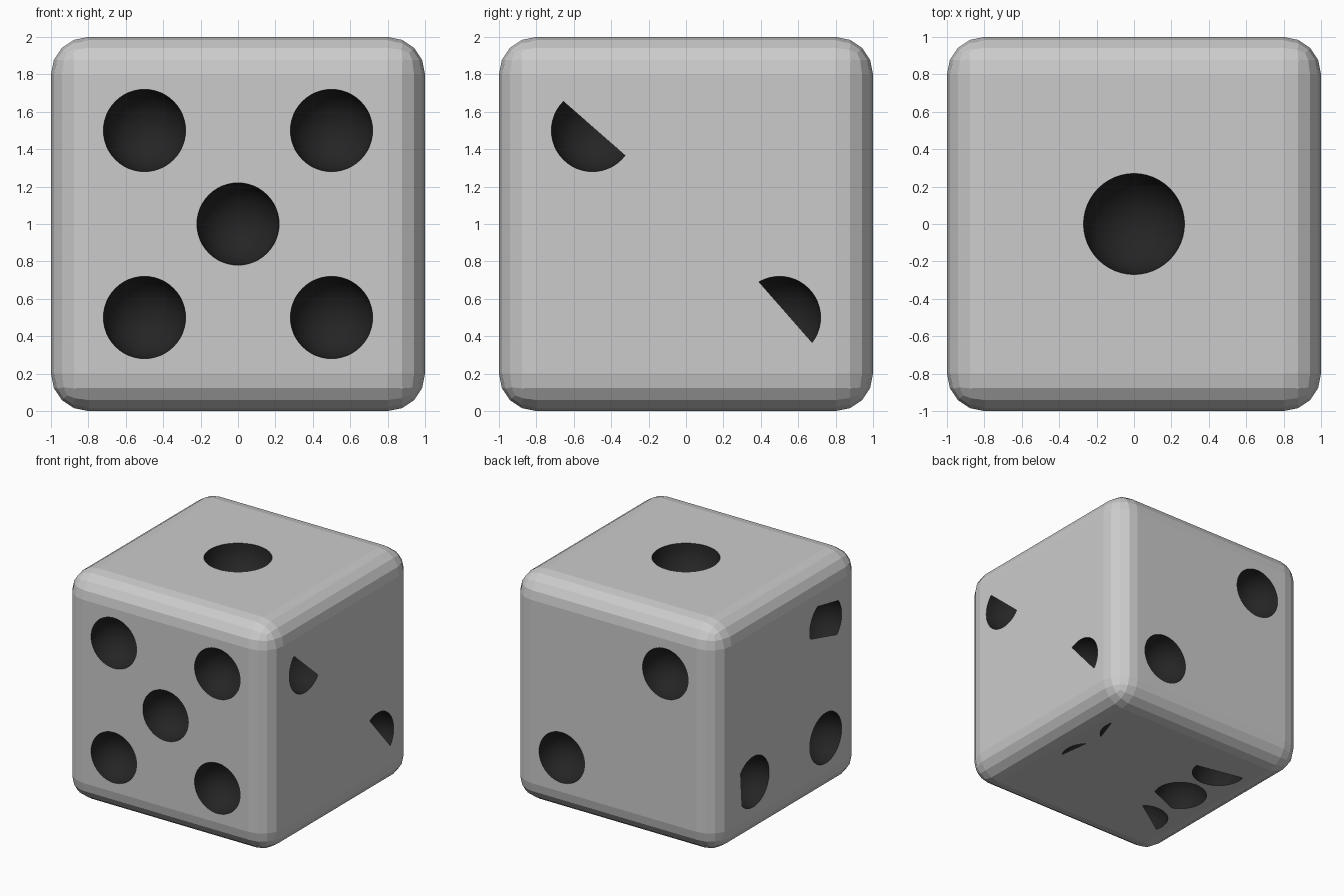
import bpy, bmesh
from math import cos, sin, pi, radians
from mathutils import Vector
from mathutils.geometry import delaunay_2d_cdt

if "Cube" in bpy.data.objects:
    bpy.data.objects.remove(bpy.data.objects["Cube"])

SEG, RINGS, HALF, ROUND = 48, 8, 1.0, 0.2
FLAT = HALF - ROUND
R = 0.22
X, Y, Z = Vector((1, 0, 0)), Vector((0, 1, 0)), Vector((0, 0, 1))
ALL = (0, 360)

# each side: u axis, v axis, pips as (u, v, radius, covered arcs in degrees)
# a covered arc is a flat flap that closes that segment of the hollow
SIDES = [
    (X, Z, [(u, v, R, []) for u, v in
            ((-.5, .5), (.5, .5), (0, 0), (-.5, -.5), (.5, -.5))]),      # front
    (-X, Z, [(.5, .5, R, []), (-.5, -.5, R, [])]),                       # back
    (X, Y, [(0, 0, .27, [])]),                                           # top
    (Y, Z, [(-.5, .5, R, [(-37, 136)]), (0, 0, R, [ALL]),
            (.5, -.5, R, [(121, 319)])]),                                # right
    (-Y, Z, [(.5, .5, R, [(40, 119), (-163, -48)]), (-.5, .5, R, [ALL]),
             (-.5, -.5, R, [(143, 225)]), (.5, -.5, R, [])]),            # left
    (-X, Y, [(-.5, -.5, R, [ALL]), (-.5, 0, R, [(-153, 132)]),
             (-.5, .5, R, [(-127, 165)]), (.5, -.5, R, [(127, 345)]),
             (.5, 0, R, [(202, 295)]), (.5, .5, R, [(14, 185)])]),       # bottom
]


def circle(cu, cv, r):
    return [Vector((cu + r * cos(2 * pi * i / SEG), cv + r * sin(2 * pi * i / SEG)))
            for i in range(SEG)]


# rounded cube with its six flat sides left open
bm = bmesh.new()
bmesh.ops.create_cube(bm, size=2 * HALF)
bmesh.ops.bevel(bm, geom=bm.edges[:], offset=ROUND, offset_type='OFFSET',
                segments=4, profile=0.5, affect='EDGES')
big = [f for f in bm.faces if f.calc_area() > 1]
bmesh.ops.delete(bm, geom=big, context='FACES_ONLY')


def add_side(u, v, pips):
    n = u.cross(v)

    def place(p, depth=0.0):
        return bm.verts.new(u * p[0] + v * p[1] + n * (HALF - depth))

    # flat side with round holes
    pts = [Vector((a * FLAT, b * FLAT)) for a, b in ((-1, -1), (1, -1), (1, 1), (-1, 1))]
    edges = [(i, (i + 1) % 4) for i in range(4)]
    for cu, cv, r, _ in pips:
        k = len(pts)
        pts += circle(cu, cv, r)
        edges += [(k + i, k + (i + 1) % SEG) for i in range(SEG)]
    co, _, tris, *_ = delaunay_2d_cdt(pts, edges, [], 0, 1e-6)
    verts = [place(p) for p in co]
    for t in tris:
        a, b, c = (co[i] for i in t)
        mid = (a + b + c) / 3
        if any((mid - Vector((cu, cv))).length < r * cos(pi / SEG) for cu, cv, r, _ in pips):
            continue
        order = t if (b - a).cross(c - a) > 0 else t[::-1]
        bm.faces.new([verts[i] for i in order])

    for cu, cv, r, arcs in pips:
        # dark half-round hollow
        rings = []
        for j in range(RINGS):
            a = pi / 2 * j / RINGS
            rings.append([place(p, r * sin(a)) for p in circle(cu, cv, r * cos(a))])
        tip = place((cu, cv), r)
        new = []
        for i in range(SEG):
            k = (i + 1) % SEG
            for lo, hi in zip(rings, rings[1:]):
                new.append(bm.faces.new((lo[i], lo[k], hi[k], hi[i])))
            new.append(bm.faces.new((rings[-1][i], rings[-1][k], tip)))
        for f in new:
            f.material_index = 1
            f.smooth = True
        # flat flaps over part of the hollow
        rim = circle(cu, cv, r)
        for start, end in arcs:
            i0, i1 = round(start * SEG / 360), round(end * SEG / 360)
            i1 = min(i1, i0 + SEG - 1)
            bm.faces.new([place(rim[i % SEG]) for i in range(i0, i1 + 1)])


for side in SIDES:
    add_side(*side)
bmesh.ops.remove_doubles(bm, verts=bm.verts[:], dist=1e-4)
bmesh.ops.translate(bm, verts=bm.verts[:], vec=(0, 0, HALF))

# finished die
mesh = bpy.data.meshes.new("die")
bm.to_mesh(mesh)
bm.free()
for name, c in (("body_grey", 0.8), ("pip_black", 0.018)):
    mat = bpy.data.materials.new(name)
    mat.diffuse_color = (c, c, c, 1)
    mat.use_nodes = True
    mat.node_tree.nodes["Principled BSDF"].inputs["Base Color"].default_value = mat.diffuse_color
    mesh.materials.append(mat)
die = bpy.data.objects.new("die", mesh)
bpy.context.collection.objects.link(die)
